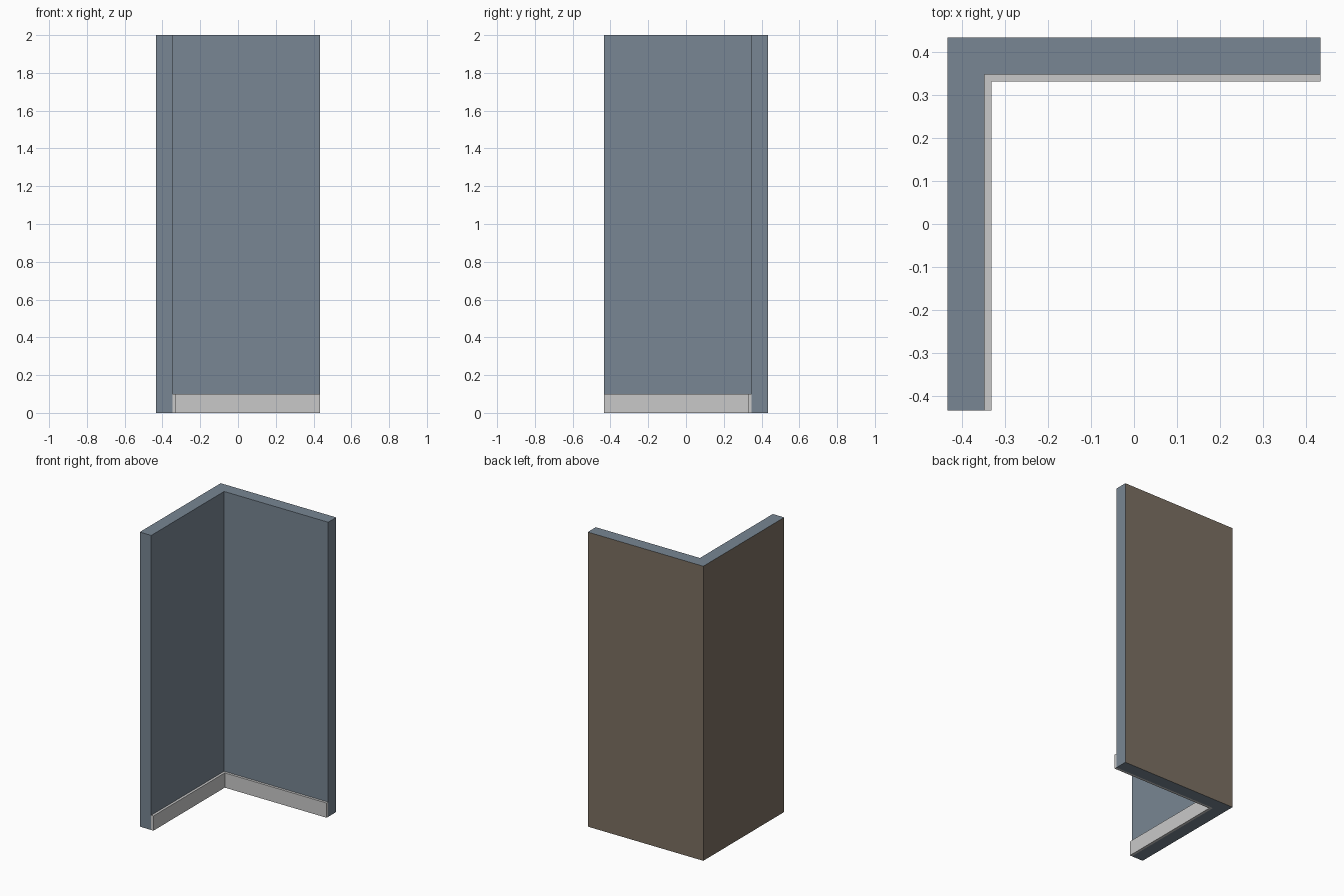
import bpy, bmesh

if "Cube" in bpy.data.objects:
    bpy.data.objects.remove(bpy.data.objects["Cube"])

H = 0.434        # half width of the wall corner
WALL = 0.086     # wall thickness
BOARD = 0.017    # skirting thickness


def srgb(r, g, b):
    f = lambda c: c / 12.92 if c <= 0.04045 else ((c + 0.055) / 1.055) ** 2.4
    return tuple(f(c / 255) for c in (r, g, b)) + (1.0,)


def material(name, rgb):
    m = bpy.data.materials.new(name)
    m.diffuse_color = srgb(*rgb)
    m.use_nodes = True
    m.node_tree.nodes["Principled BSDF"].inputs["Base Color"].default_value = m.diffuse_color
    return m


def corner_prism(name, outer, inner, height, mats):
    """Upright L-shaped prism: corner at back left, arms flush at x = H and y = -H."""
    outline = [(-outer, -H), (-inner, -H), (-inner, inner),
               (H, inner), (H, outer), (-outer, outer)]
    bm = bmesh.new()
    base = bm.faces.new([bm.verts.new((x, y, 0)) for x, y in outline])
    top = bmesh.ops.extrude_face_region(bm, geom=[base])["geom"]
    bmesh.ops.translate(bm, vec=(0, 0, height),
                        verts=[v for v in top if isinstance(v, bmesh.types.BMVert)])
    bmesh.ops.recalc_face_normals(bm, faces=bm.faces)
    # the second colour covers the two outside faces
    if len(mats) > 1:
        for f in bm.faces:
            c = f.calc_center_median()
            if (f.normal.x < -0.9 and c.x < -outer + 0.001) or \
               (f.normal.y > 0.9 and c.y > outer - 0.001):
                f.material_index = 1
    me = bpy.data.meshes.new(name)
    bm.to_mesh(me)
    bm.free()
    for m in mats:
        me.materials.append(m)
    ob = bpy.data.objects.new(name, me)
    bpy.context.collection.objects.link(ob)
    return ob


blue_grey = material("blue grey paint", (120, 134, 147))
brown = material("brown outside", (124, 112, 98))
light_grey = material("light grey trim", (201, 201, 201))

# Wall corner, and the skirting board along its inside
corner_prism("wall_corner", H, H - WALL, 2.0, [blue_grey, brown])
corner_prism("skirting_board", H - WALL, H - WALL - BOARD, 0.1, [light_grey])
